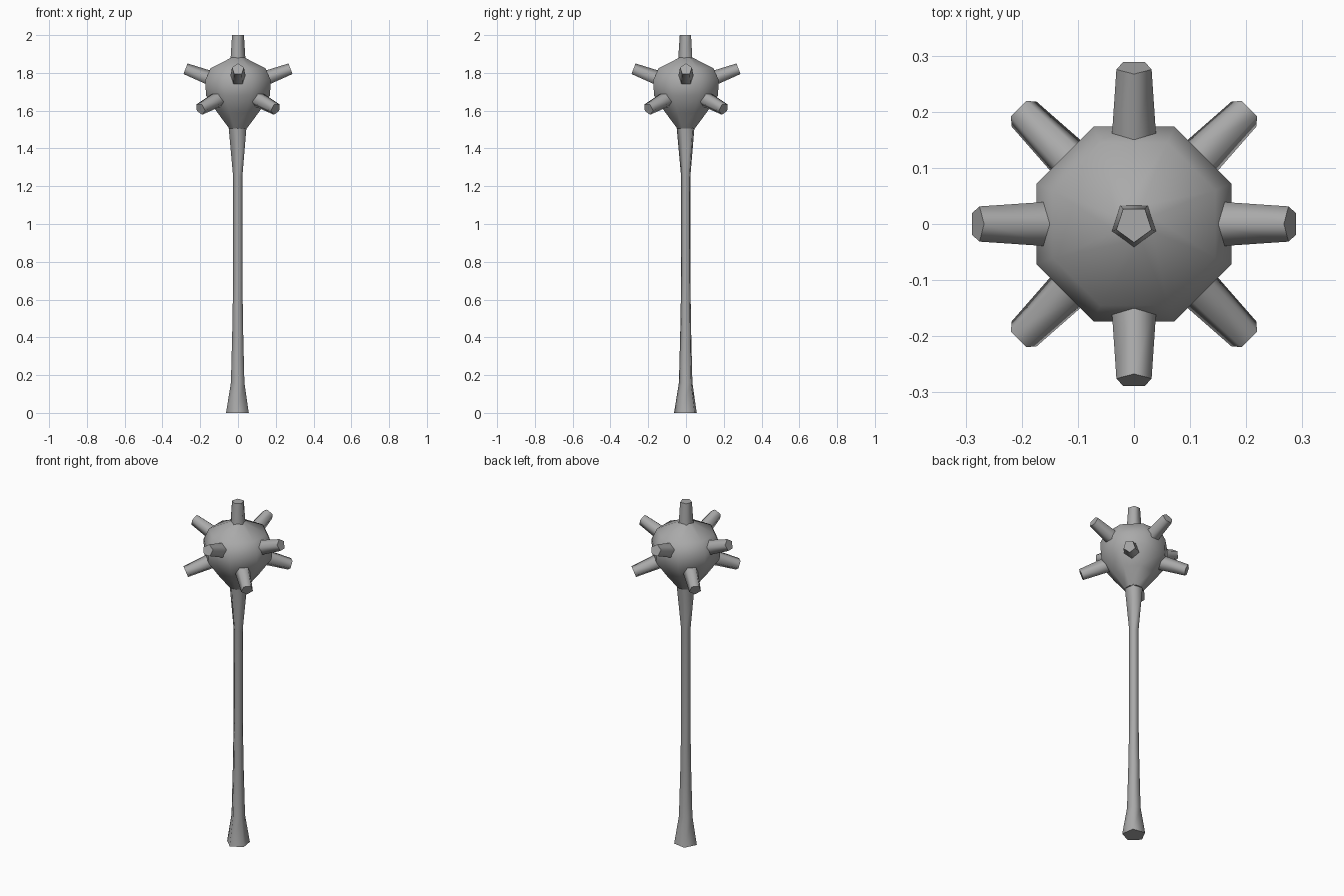
import bpy, bmesh, math
from mathutils import Vector

cube = bpy.data.objects.get("Cube")
if cube:
    bpy.data.objects.remove(cube)

# One grey metal for the whole mace
metal = bpy.data.materials.new("grey_metal")
metal.use_nodes = True
GREY = (0.4, 0.4, 0.4, 1)
metal.diffuse_color = GREY
metal.node_tree.nodes["Principled BSDF"].inputs["Base Color"].default_value = GREY


def lathe(name, profile, sides, origin, axis, first):
    """Rings of (radius, distance) along an axis; 'first' points at a ring corner."""
    axis = Vector(axis).normalized()
    u = Vector(first)
    u = (u - axis * u.dot(axis)).normalized()
    v = axis.cross(u)
    bm = bmesh.new()
    rings = []
    for radius, dist in profile:
        ring = []
        for i in range(sides):
            a = math.tau * i / sides
            offset = (u * math.cos(a) + v * math.sin(a)) * radius
            ring.append(bm.verts.new(Vector(origin) + axis * dist + offset))
        rings.append(ring)
    for low, high in zip(rings, rings[1:]):
        for i in range(sides):
            j = (i + 1) % sides
            bm.faces.new((low[i], low[j], high[j], high[i])).smooth = True
    # Flat end caps keep a crisp rim
    bm.faces.new(rings[0][::-1])
    bm.faces.new(rings[-1])
    mesh = bpy.data.meshes.new(name)
    bm.to_mesh(mesh)
    bm.free()
    mesh.materials.append(metal)
    obj = bpy.data.objects.new(name, mesh)
    bpy.context.collection.objects.link(obj)
    return obj


def spike(name, tip, axis, first):
    lathe(name, [(0.043, -0.15), (0.033, 0)], 5, tip, axis, first)


# Handle with flared foot and neck
lathe("handle",
      [(0.064, 0), (0.038, 0.16), (0.031, 0.42), (0.026, 0.7),
       (0.026, 1.25), (0.051, 1.52)],
      5, (0, 0, 0), (0, 0, 1), (1, 1, 0))

# Faceted round head
corner = math.radians(22.5)
lathe("head",
      [(0.05, 1.505), (0.118, 1.59), (0.183, 1.68), (0.188, 1.76),
       (0.157, 1.825), (0.035, 1.882)],
      8, (0, 0, 0), (0, 0, 1), (math.cos(corner), math.sin(corner), 0))

# Spikes: one on top, four tilted up, four tilted down between them
spike("top_spike", (0, 0, 2), (0, 0, 1), (0, -1, 0))
tilt = math.tan(math.radians(21))
for i, side in enumerate(("left", "back", "right", "front")):
    a = math.tau * i / 4
    c, s = math.cos(a), math.sin(a)
    spike("upper_spike_" + side, (0.279 * c, 0.279 * s, 1.819), (c, s, tilt), (0, 0, 1))
    a += math.pi / 4
    c, s = math.cos(a), math.sin(a)
    spike("lower_spike_" + str(i + 1), (0.281 * c, 0.281 * s, 1.609), (c, s, -tilt), (0, 0, -1))
